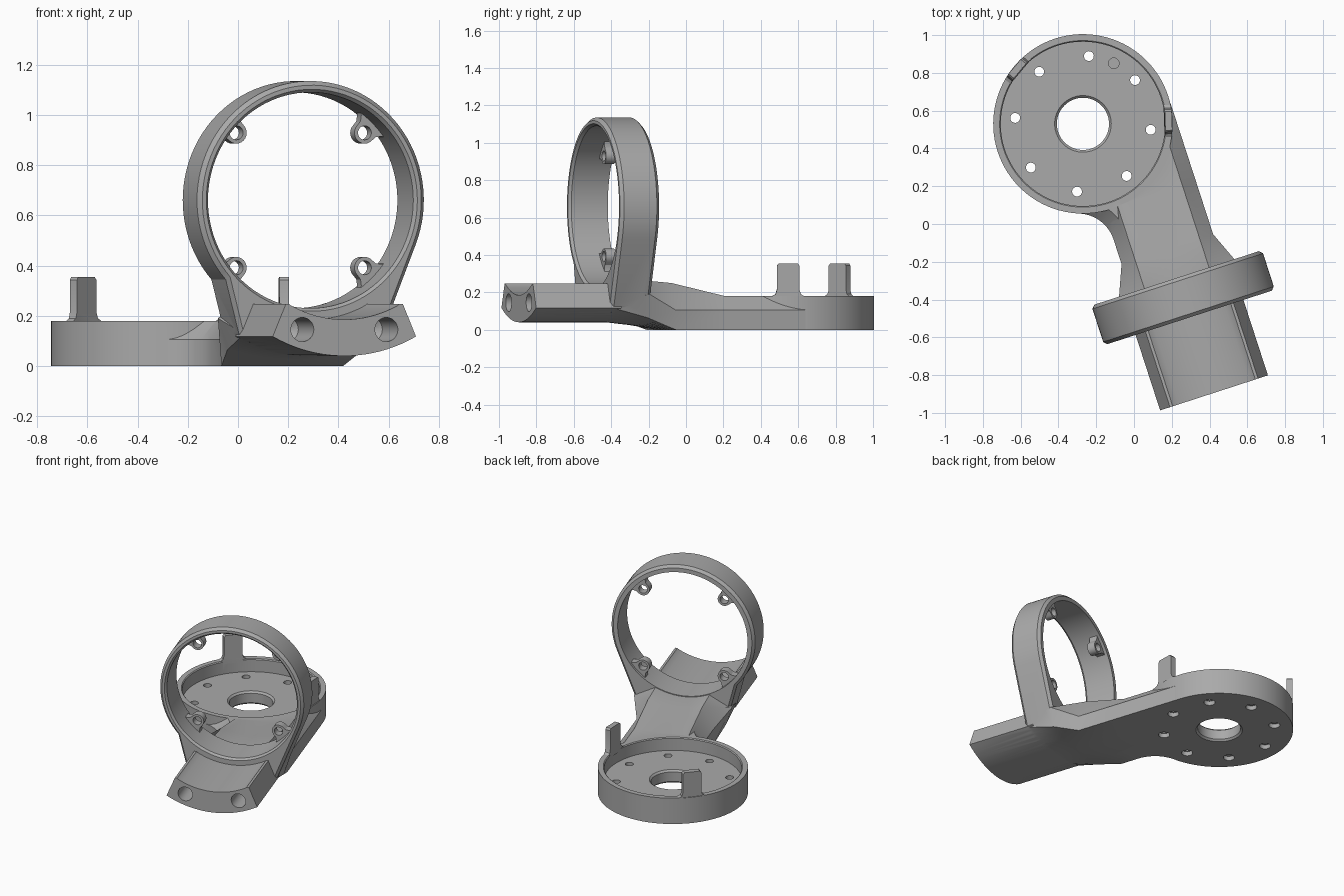
import bpy, bmesh
from math import sin, cos, pi, radians, sqrt
from mathutils import Matrix, Vector

if "Cube" in bpy.data.objects:
    bpy.data.objects.remove(bpy.data.objects["Cube"])

grey = bpy.data.materials.new("plain grey")
grey.use_nodes = True
COLOUR = (0.4, 0.4, 0.4, 1)
grey.diffuse_color = COLOUR
grey.node_tree.nodes["Principled BSDF"].inputs["Base Color"].default_value = COLOUR

# Main sizes, in a frame centred under the upright ring
RING_Z, RING_R, BORE_R, HALF = 0.66, 0.475, 0.43, 0.11
DISC = Vector((-0.22, 1.039, 0))
DISC_R, RIM, FLOOR = 0.475, 0.18, 0.09
SADDLE_R = 0.62


def make(name, bm):
    bmesh.ops.recalc_face_normals(bm, faces=bm.faces)
    mesh = bpy.data.meshes.new(name)
    bm.to_mesh(mesh)
    bm.free()
    mesh.materials.append(grey)
    obj = bpy.data.objects.new(name, mesh)
    bpy.context.collection.objects.link(obj)
    return obj


def loft(name, sections):
    """Skin a closed solid through matching rings of points."""
    bm = bmesh.new()
    rings = [[bm.verts.new(p) for p in s] for s in sections]
    for a, b in zip(rings, rings[1:]):
        for i in range(len(a)):
            j = (i + 1) % len(a)
            bm.faces.new((a[i], a[j], b[j], b[i]))
    bm.faces.new(rings[0])
    bm.faces.new(rings[-1])
    return make(name, bm)


def lathe(name, steps, at, along_y=False, n=64):
    """Round solid from (radius, height) steps."""
    rings = []
    for r, h in steps:
        pts = [(r * cos(2 * pi * i / n), r * sin(2 * pi * i / n)) for i in range(n)]
        rings.append([Vector(at) + Vector((a, h, b) if along_y else (a, b, h)) for a, b in pts])
    return loft(name, rings)


def combine(body, tool, mode):
    mod = body.modifiers.new(mode, "BOOLEAN")
    mod.operation, mod.solver, mod.object = mode, "EXACT", tool
    bpy.context.view_layer.objects.active = body
    bpy.ops.object.modifier_apply(modifier=mod.name)
    bpy.data.objects.remove(tool)


def arc(r, x, n):
    """Points of a ring-centred lower arc from -x to x."""
    return [(t, RING_Z - sqrt(r * r - t * t)) for t in (-x + 2 * x * i / n for i in range(n + 1))]


# Round base disc
body = lathe("bracket", [(DISC_R, 0), (DISC_R, RIM)], DISC, n=96)


# Arm with chamfered shoulders, dished under the ring and flat at the disc
def arm_section(y, wb, zb, dip, wm, zm, wt, zt, sag, n=12):
    ts = [-1 + 2 * i / n for i in range(n + 1)]
    low = [(wb * t, y, zb - dip * (1 - t * t)) for t in ts]
    top = [(-wt * t, y, zt - sag * (1 - t * t)) for t in ts]
    return low + [(wm, y, zm)] + top + [(-wm, y, zm)]


arm = loft("arm", [
    arm_section(-0.09, 0.29, 0.115, 0.07, 0.3, 0.14, 0.18, 0.265, 0.04),
    arm_section(0.10, 0.285, 0.065, 0.04, 0.325, 0.19, 0.18, 0.265, 0.04),
    arm_section(0.27, 0.255, 0, 0, 0.255, 0.105, 0.18, 0.25, 0.03),
    arm_section(0.57, 0.255, 0, 0, 0.255, 0.105, 0.18, RIM, 0),
    arm_section(1.0, 0.255, 0, 0, 0.255, 0.105, 0.18, RIM, 0)])
combine(body, arm, "UNION")

# Concave web between the arm and the disc
F, WEB_Y, SWEEP = 0.2, 0.406, radians(69.6)


def web_section(z, r):
    pts = [(-0.255 - F + r * cos(SWEEP * i / 12), WEB_Y + r * sin(SWEEP * i / 12), z) for i in range(13)]
    return pts + [(-0.3, 0.8, z), (-0.12, 0.8, z), (-0.12, WEB_Y, z)]


combine(body, loft("web", [web_section(0, F), web_section(0.105, F), web_section(RIM, F + 0.075)]), "UNION")

# Upright ring with straight flanks running down to the saddle
outline = [(RING_R * cos(a), RING_Z + RING_R * sin(a))
           for a in (radians(-21.7 + 243.4 * i / 64) for i in range(65))]
outline += [(-0.3, 0.13)] + arc(SADDLE_R, 0.29, 16) + [(0.3, 0.13)]


def ring_section(y, s):
    return [(x * s, y, RING_Z + (z - RING_Z) * s) for x, z in outline]


combine(body, loft("ring", [ring_section(-HALF, 0.965), ring_section(-HALF + 0.018, 1),
                            ring_section(HALF - 0.018, 1), ring_section(HALF, 0.965)]), "UNION")

# Saddle block at the front
saddle = arc(SADDLE_R, 0.3, 20) + [(0.245, 0.247), (0.23, 0.247)] + arc(RING_R, 0.225, 16)[::-1]
saddle += [(-0.23, 0.247), (-0.245, 0.247)]
combine(body, loft("saddle", [[(x, y, z) for x, z in saddle] for y in (-0.53, -0.05)]), "UNION")

# Bore of the ring, with a small chamfer at both mouths
combine(body, lathe("bore", [(BORE_R + 0.012, -HALF - 0.02), (BORE_R + 0.012, -HALF), (BORE_R, -HALF + 0.015),
                             (BORE_R, HALF + 0.06)], (0, 0, RING_Z), True, 96), "DIFFERENCE")

# Screw ears inside the ring
for k in range(4):
    turn = Matrix.Translation((0, 0, RING_Z)) @ Matrix.Rotation(radians(45 + 90 * k), 4, "Y")
    shape = [(0.38 + 0.043 * cos(a), 0.043 * sin(a)) for a in (radians(90 + 15 * i) for i in range(13))]
    shape += [(0.40, -0.045), (0.42, -0.06), (0.445, -0.10), (0.445, 0.10), (0.42, 0.06), (0.40, 0.045)]
    combine(body, loft("ear", [[turn @ Vector((x, y, z)) for x, z in shape] for y in (0.035, 0.09)]), "UNION")
    centre = turn @ Vector((0.38, 0, 0))
    combine(body, lathe("ear_hole", [(0.028, 0), (0.028, 0.2)], centre, True, 24), "DIFFERENCE")

# Recess, centre hole, screw holes and blind dimple in the disc
combine(body, lathe("recess", [(0.435, FLOOR), (0.435, RIM - 0.006), (0.441, RIM), (0.441, 0.4)], DISC, n=96), "DIFFERENCE")
combine(body, lathe("centre_hole", [(0.15, -0.1), (0.15, 0), (0.138, 0.012), (0.138, FLOOR - 0.012),
                                    (0.15, FLOOR), (0.15, 0.2)], DISC), "DIFFERENCE")
for k in range(8):
    a = radians(40 + 45 * k)
    spot = DISC + Vector((cos(a), sin(a), 0)) * 0.36
    spot = DISC + Matrix.Rotation(radians(27), 3, "Z") @ (spot - DISC)
    combine(body, lathe("screw_hole", [(0.036, -0.1), (0.036, 0.03), (0.026, 0.031), (0.026, 0.15)],
                        spot, n=24), "DIFFERENCE")
a = radians(45)
dimple = DISC + Vector((cos(a), sin(a), 0)) * 0.36
combine(body, lathe("dimple", [(0.028, FLOOR - 0.02), (0.028, 0.15)], dimple, n=24), "DIFFERENCE")

# Screw holes in the end of the saddle, with drill points
for side in (-1, 1):
    combine(body, lathe("saddle_hole", [(0.048, -0.2), (0.048, 0.2), (0.002, 0.23)],
                        (side * 0.176, -0.53, 0.145), True, 32), "DIFFERENCE")

# Two flared tabs standing on the rim
half_tab = [(0.085, RIM - 0.02), (0.085, RIM), (0.068, 0.19), (0.06, 0.215), (0.06, 0.343), (0.05, 0.355)]
tab = half_tab + [(-t, z) for t, z in reversed(half_tab)]
for angle in (-16, 122):
    turn = Matrix.Translation(DISC) @ Matrix.Rotation(radians(angle), 4, "Z")
    skins = [[turn @ Vector((sqrt(r * r - t * t), t, z)) for t, z in tab] for r in (0.438, 0.4745)]
    combine(body, loft("tab", skins), "UNION")

# Swing the whole bracket into place
body.data.transform(Matrix.Translation((0.26, -0.39, 0)) @ Matrix.Rotation(radians(18), 4, "Z"))
bpy.ops.object.select_all(action="DESELECT")
body.select_set(True)
bpy.context.view_layer.objects.active = body
bpy.ops.object.shade_smooth_by_angle(angle=radians(25))
